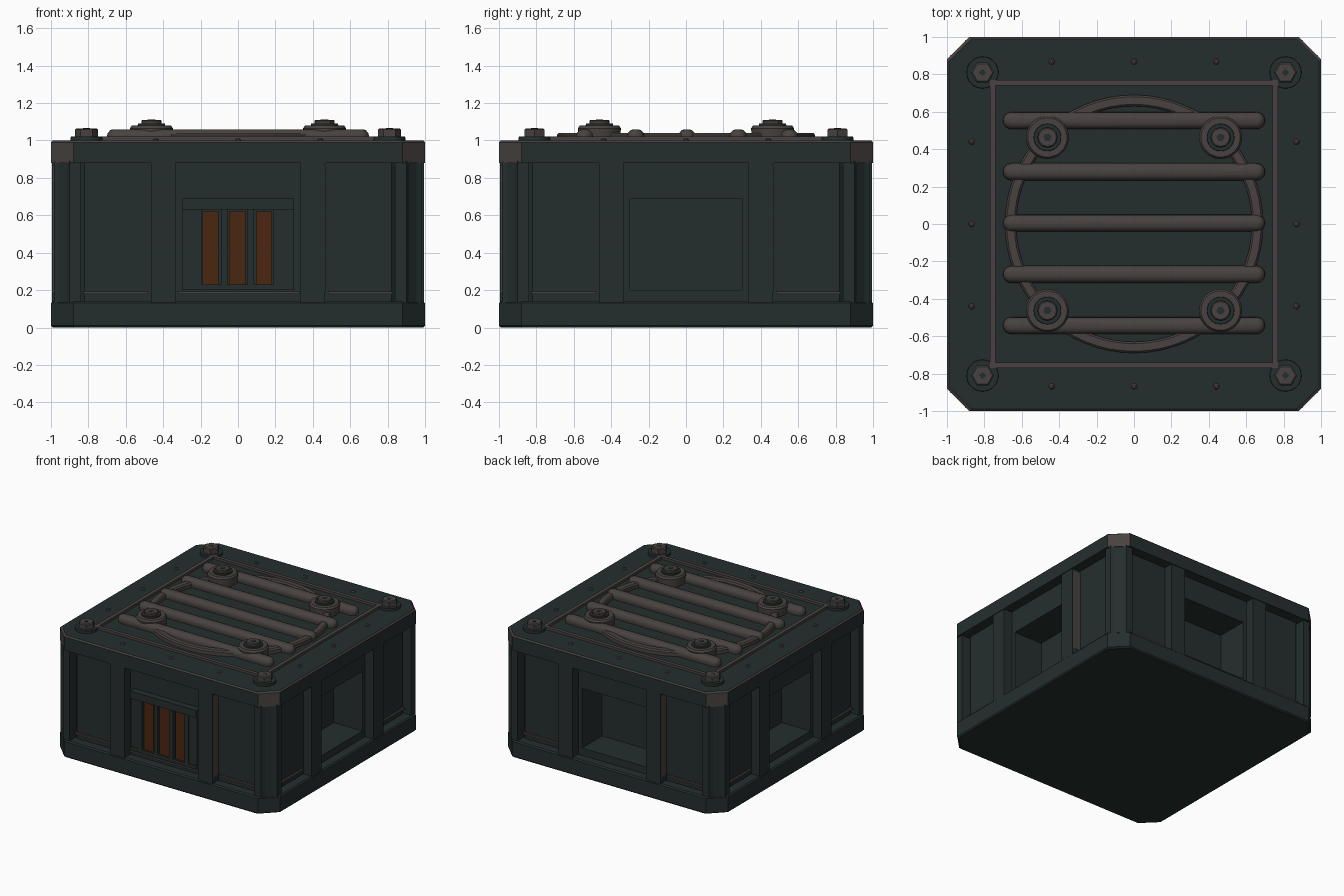
import bpy
import bmesh
from math import cos, sin, pi
from mathutils import Matrix, Vector

if "Cube" in bpy.data.objects:
    bpy.data.objects.remove(bpy.data.objects["Cube"], do_unlink=True)


def material(name, rgb):
    m = bpy.data.materials.new(name)
    m.use_nodes = True
    m.diffuse_color = (*rgb, 1)
    m.node_tree.nodes["Principled BSDF"].inputs["Base Color"].default_value = (*rgb, 1)
    return m


GREEN = material("dark green metal", (0.018, 0.028, 0.027))
BROWN = material("worn brown metal", (0.065, 0.055, 0.052))
ORANGE = material("burnt orange", (0.07, 0.019, 0.005))


def finish(bm, name, mat, turn=0, smooth=False):
    """Turn the mesh by quarter turns and link it as a named object."""
    bmesh.ops.recalc_face_normals(bm, faces=bm.faces)
    bm.transform(Matrix.Rotation(turn * pi / 2, 4, "Z"))
    mesh = bpy.data.meshes.new(name)
    bm.to_mesh(mesh)
    bm.free()
    obj = bpy.data.objects.new(name, mesh)
    bpy.context.collection.objects.link(obj)
    mesh.materials.append(mat)
    if smooth:
        bpy.ops.object.select_all(action="DESELECT")
        obj.select_set(True)
        bpy.context.view_layer.objects.active = obj
        bpy.ops.object.shade_smooth_by_angle(angle=0.6)
    return obj


def box(name, x, y, z, mat, turn=0):
    bm = bmesh.new()
    bmesh.ops.create_cube(bm, size=1)
    for v in bm.verts:
        v.co = Vector([(a + b) / 2 + c * (b - a) for (a, b), c in zip((x, y, z), v.co)])
    return finish(bm, name, mat, turn)


def loft(name, outline, levels, mat, at=(0, 0), turn=0, smooth=False):
    """Stack outlines of changing size at the given heights and cap them."""
    bm = bmesh.new()
    rings = [[bm.verts.new((px + at[0], py + at[1], z)) for px, py in outline(s)]
             for z, s in levels]
    n = len(rings[0])
    for low, high in zip(rings, rings[1:]):
        for i in range(n):
            j = (i + 1) % n
            bm.faces.new((low[i], low[j], high[j], high[i]))
    bm.faces.new(rings[0])
    bm.faces.new(rings[-1])
    return finish(bm, name, mat, turn, smooth)


def chamfered(cut):
    def outline(h):
        c = h - cut
        return [(h, -c), (h, c), (c, h), (-c, h), (-h, c), (-h, -c), (-c, -h), (c, -h)]
    return outline


def circle(n):
    return lambda r: [(r * cos(2 * pi * i / n), r * sin(2 * pi * i / n)) for i in range(n)]


def stadium(half):
    def outline(r):
        ends = [(1, -pi / 2), (-1, pi / 2)]
        return [(s * half + r * cos(a + pi * i / 8), r * sin(a + pi * i / 8))
                for s, a in ends for i in range(9)]
    return outline


# Base and lid slabs; the lid has worn corners and rim
loft("base_slab", chamfered(0.12), [(0, 0.99), (0.01, 1), (0.13, 1), (0.14, 0.99)], GREEN)
lid = loft("lid_slab", chamfered(0.12), [(0.88, 1), (0.99, 1), (1, 0.99)], GREEN)
lid.data.materials.append(BROWN)
for f in lid.data.polygons:
    diagonal = abs(f.normal.x) > 0.3 and abs(f.normal.y) > 0.3
    rim = 0.2 < f.normal.z < 0.9
    f.material_index = int(diagonal or rim)

# Core with deep window niches on three sides
core = loft("core", chamfered(0.1), [(0.13, 0.92), (0.89, 0.92)], GREEN)
for k in range(1, 4):
    cutter = box("niche_cutter", (-0.3, 0.3), (-1, -0.66), (0.2, 0.69), GREEN, k)
    cutter.hide_render = True
    cutter.hide_viewport = True
    mod = core.modifiers.new("niche", "BOOLEAN")
    mod.object = cutter
    mod.operation = "DIFFERENCE"
    mod.solver = "EXACT"


# Pillars, corner posts and worn trims on every side
def post_outline(h):
    return [(0.84, 0.84), (h, 0.84), (h, 0.9), (0.955, 0.915), (0.915, 0.955), (0.9, h), (0.84, h)]


for k in range(4):
    loft("corner_post", post_outline, [(0.13, 0.985), (0.89, 0.985)], GREEN, turn=k)
    for s in (-1, 1):
        box("pillar", sorted((s * 0.335, s * 0.465)), (-0.995, -0.9), (0.13, 0.89), GREEN, k)
        box("panel_sill", sorted((s * 0.48, s * 0.83)), (-0.935, -0.91), (0.178, 0.192), BROWN, k)
    box("worn_edge", (0.457, 0.467), (-0.99, -0.91), (0.19, 0.86), BROWN, k)

# Front grille
box("grille_back", (-0.3, 0.3), (-0.935, -0.9), (0.2, 0.69), GREEN)
box("grille_lintel", (-0.3, 0.3), (-0.975, -0.91), (0.63, 0.69), GREEN)
box("grille_foot", (-0.3, 0.3), (-0.965, -0.91), (0.2, 0.23), GREEN)
box("grille_sill", (-0.32, 0.33), (-0.955, -0.91), (0.178, 0.192), BROWN)
for s in (-1, 1):
    box("grille_jamb", sorted((s * 0.22, s * 0.3)), (-0.96, -0.91), (0.23, 0.63), GREEN)
for i in range(4):
    c = -0.21 + i * 0.14
    box("grille_divider", (c - 0.02, c + 0.015), (-0.965, -0.91), (0.23, 0.63), GREEN)
for i in range(3):
    c = -0.145 + i * 0.143
    box("grille_glow", (c - 0.045, c + 0.042), (-0.95, -0.942), (0.23, 0.62), ORANGE)
    box("glow_mount", (c - 0.045, c + 0.042), (-0.942, -0.92), (0.23, 0.62), GREEN)

# Raised square frame on the lid
for k in range(4):
    box("lid_frame", (-0.77, 0.77), (-0.77, -0.74), (0.99, 1.02), BROWN, k)

# Flat ring under the bars
bm = bmesh.new()
profile = [(0.63, 0.99), (0.69, 0.99), (0.69, 1.03), (0.68, 1.04), (0.64, 1.04), (0.63, 1.03)]
n = 64
rings = [[bm.verts.new((r * cos(2 * pi * i / n), r * sin(2 * pi * i / n), z)) for r, z in profile]
         for i in range(n)]
for i in range(n):
    a, b = rings[i], rings[(i + 1) % n]
    for j in range(len(profile)):
        m = (j + 1) % len(profile)
        bm.faces.new((a[j], a[m], b[m], b[j]))
finish(bm, "lid_ring", BROWN, smooth=True)

# Rounded bars across the lid
for i in range(5):
    loft("lid_bar", stadium(0.655), [(0.99, 0.04), (1.02, 0.046), (1.04, 0.042), (1.055, 0.028), (1.06, 0.012)],
         BROWN, at=(0, 0.005 + (i - 2) * 0.274), smooth=True)

# Bolts, corner nuts and rivets
for sx in (-1, 1):
    for sy in (-1, 1):
        p = (sx * 0.463, sy * 0.463)
        loft("bolt_flange", circle(32), [(0.99, 0.11), (1.065, 0.115), (1.08, 0.105)], BROWN, p, smooth=True)
        loft("bolt_collar", circle(32), [(1.07, 0.075), (1.09, 0.072)], GREEN, p, smooth=True)
        loft("bolt_head", circle(12), [(1.08, 0.054), (1.105, 0.054), (1.11, 0.048)], BROWN, p)
        loft("bolt_socket", circle(6), [(1.107, 0.022), (1.112, 0.022)], GREEN, p)
        q = (sx * 0.81, sy * 0.81)
        loft("nut_washer", circle(32), [(0.99, 0.086), (1.02, 0.084)], GREEN, q, smooth=True)
        loft("nut", circle(6), [(1.01, 0.062), (1.058, 0.062), (1.065, 0.054)], BROWN, q)
        loft("nut_socket", circle(4), [(1.06, 0.02), (1.067, 0.02)], GREEN, q)
for k in range(4):
    for x in (-0.44, 0, 0.44):
        loft("rivet", circle(10), [(0.99, 0.018), (1.005, 0.016), (1.012, 0.008)], BROWN, (x, -0.868), k)
